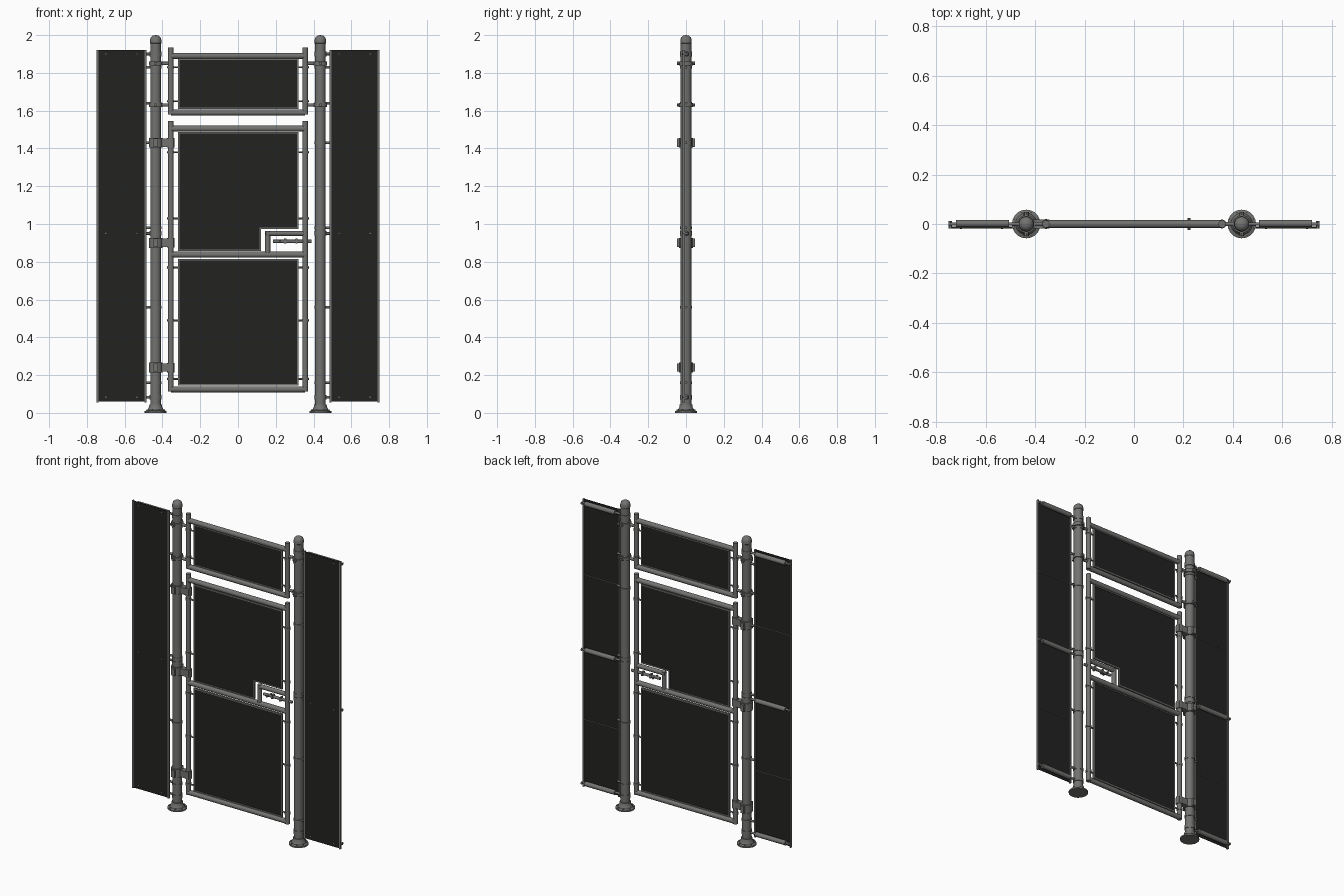
import bpy, bmesh, math
from mathutils import Vector

cube = bpy.data.objects.get("Cube")
if cube:
    bpy.data.objects.remove(cube, do_unlink=True)


def material(name, value):
    m = bpy.data.materials.new(name)
    m.use_nodes = True
    color = (value, value, value * 0.97, 1)
    m.diffuse_color = color
    m.node_tree.nodes["Principled BSDF"].inputs["Base Color"].default_value = color
    return m


STEEL = material("grey steel", 0.17)
BLACK = material("black panel", 0.016)


def finish(name, bm, mat, smooth=True):
    bmesh.ops.recalc_face_normals(bm, faces=bm.faces)
    mesh = bpy.data.meshes.new(name)
    bm.to_mesh(mesh)
    bm.free()
    mesh.materials.append(mat)
    ob = bpy.data.objects.new(name, mesh)
    bpy.context.collection.objects.link(ob)
    if smooth:
        bpy.ops.object.select_all(action='DESELECT')
        ob.select_set(True)
        bpy.context.view_layer.objects.active = ob
        bpy.ops.object.shade_smooth_by_angle(angle=math.radians(40))
    return ob


def tube(name, a, b, r, sides=16):
    """Round bar between two points."""
    a, b = Vector(a), Vector(b)
    bm = bmesh.new()
    bmesh.ops.create_cone(bm, cap_ends=True, segments=sides, radius1=r, radius2=r, depth=(b - a).length)
    bm.transform((b - a).to_track_quat('Z', 'Y').to_matrix().to_4x4())
    bmesh.ops.translate(bm, vec=(a + b) / 2, verts=bm.verts)
    return finish(name, bm, STEEL)


def box(name, x0, x1, y0, y1, z0, z1, mat=STEEL):
    bm = bmesh.new()
    bmesh.ops.create_cube(bm, size=1)
    bmesh.ops.scale(bm, vec=(x1 - x0, y1 - y0, z1 - z0), verts=bm.verts)
    bmesh.ops.translate(bm, vec=((x0 + x1) / 2, (y0 + y1) / 2, (z0 + z1) / 2), verts=bm.verts)
    return finish(name, bm, mat, False)


def lathe(name, x, profile, sides=20):
    """Turn (radius, height) points around a vertical axis."""
    bm = bmesh.new()
    vs = [bm.verts.new((r, 0, z)) for r, z in profile]
    edges = [bm.edges.new(p) for p in zip(vs, vs[1:])]
    bmesh.ops.spin(bm, geom=vs + edges, cent=(0, 0, 0), axis=(0, 0, 1), angle=math.tau, steps=sides)
    bmesh.ops.remove_doubles(bm, verts=bm.verts, dist=0.0001)
    bmesh.ops.translate(bm, vec=(x, 0, 0), verts=bm.verts)
    return finish(name, bm, STEEL)


def plate(name, outline, half):
    """Flat black sheet with a thin steel edging along its outline."""
    bm = bmesh.new()
    face = bm.faces.new([bm.verts.new((x, -half, z)) for x, z in outline])
    ext = bmesh.ops.extrude_face_region(bm, geom=[face])
    bmesh.ops.translate(bm, vec=(0, 2 * half, 0), verts=[v for v in ext["geom"] if isinstance(v, bmesh.types.BMVert)])
    finish(name, bm, BLACK, False)
    for (xa, za), (xb, zb) in zip(outline, outline[1:] + outline[:1]):
        e = 0.004
        box(name + "_edging", min(xa, xb) - e, max(xa, xb) + e, -0.006, 0.006, min(za, zb) - e, max(za, zb) + e)


def collar(name, x, z, r, height):
    lathe(name, x, [(0.026, z - height / 2), (r, z - height / 2), (r, z + height / 2), (0.026, z + height / 2)])


POST, FRAME = 0.436, 0.356
HINGES = (0.24, 0.90, 1.43)

for s, side in ((-1, "right"), (1, "left")):
    px = s * POST

    # Main post with flange and domed cap
    lathe(side + "_post", px, [(0, 0.004), (0.028, 0.004), (0.028, 1.965), (0, 1.965)])
    lathe(side + "_post_cap", px, [(0.028, 1.955), (0.030, 1.957), (0.030, 1.975), (0.026, 1.988),
                                   (0.015, 1.997), (0, 2.0)])
    lathe(side + "_post_flange", px, [(0, 0), (0.058, 0), (0.058, 0.009), (0.044, 0.014), (0.035, 0.03),
                                      (0.033, 0.045), (0.028, 0.045)])
    for i in range(8):
        a = math.tau * (i + 0.5) / 8
        bx, by = px + 0.048 * math.cos(a), 0.048 * math.sin(a)
        tube(side + "_flange_bolt", (bx, by, 0.005), (bx, by, 0.017), 0.005, 6)

    # Side panel on the front of its rails
    inner, outer = s * 0.489, s * 0.743
    lo, hi = sorted((inner, outer))
    box(side + "_side_panel", lo, hi, -0.018, -0.014, 0.06, 1.92, BLACK)
    for x in (inner, outer):
        box(side + "_side_edging", x - 0.005, x + 0.005, -0.019, -0.006, 0.055, 1.922)
    for z in (0.083, 0.95, 1.9):
        tube(side + "_side_rail", (s * 0.505, 0.002, z), (s * 0.72, 0.002, z), 0.015)
        tube(side + "_rail_pin", (px, 0, z), (s * 0.75, 0, z), 0.007, 10)
        tube(side + "_rail_end_bolt", (s * 0.743, -0.018, z), (s * 0.743, 0.012, z), 0.007, 8)
        collar(side + "_rail_collar", px, z, 0.032, 0.024)
        for x in (0.535, 0.70):
            tube(side + "_panel_rivet", (s * x, -0.021, z), (s * x, -0.017, z), 0.004, 8)
    for z in (0.49, 1.43):
        tube(side + "_side_wire", (inner, -0.012, z), (outer, -0.012, z), 0.002, 6)
    for z in (0.16, 0.56, 0.98, 1.43, 1.64, 1.83):
        tube(side + "_side_connector", (px, 0, z), (s * 0.491, 0, z), 0.007, 10)
        collar(side + "_connector_collar", px, z, 0.031, 0.014)

    # Uprights of the gate and of the transom above it
    tube(side + "_gate_upright", (s * FRAME, 0, 0.112), (s * FRAME, 0, 1.545), 0.015)
    tube(side + "_transom_upright", (s * FRAME, 0, 1.58), (s * FRAME, 0, 1.935), 0.015)
    for z in (0.18, 0.49, 0.77, 1.03, 1.38, 1.65, 1.83):
        tube(side + "_panel_tab", (s * 0.312, 0, z), (s * 0.375, 0, z), 0.005, 8)
        tube(side + "_tab_ring", (s * FRAME, 0, z - 0.007), (s * FRAME, 0, z + 0.007), 0.018)

    # Clamps holding the transom
    for z in (1.63, 1.85):
        collar(side + "_transom_clamp", px, z, 0.036, 0.022)
        tube(side + "_clamp_arm", (px, 0, z), (s * FRAME, 0, z), 0.009, 10)
        tube(side + "_clamp_bolt", (px, -0.048, z), (px, 0.048, z), 0.009, 8)

# Hinges on the right post
for z in HINGES:
    collar("hinge_collar", -POST, z, 0.036, 0.052)
    box("hinge_arm", -POST, -0.342, -0.018, 0.018, z - 0.022, z + 0.022)
    tube("hinge_knuckle", (-FRAME, 0, z - 0.025), (-FRAME, 0, z + 0.025), 0.02)
    for s in (-1, 1):
        y0, y1 = sorted((s * 0.03, s * 0.048))
        box("hinge_block", -POST - 0.012, -POST + 0.012, y0, y1, z - 0.022, z + 0.022)

# Crossbars
for name, z in (("gate_bottom_bar", 0.125), ("gate_middle_bar", 0.838), ("gate_top_bar", 1.505),
                ("transom_bottom_bar", 1.59), ("transom_top_bar", 1.89)):
    tube(name, (-FRAME, 0, z), (FRAME, 0, z), 0.016)

# Infill panels, the middle one notched for the latch
L, R = -0.313, 0.316
plate("lower_panel", [(L, 0.148), (R, 0.148), (R, 0.81), (L, 0.81)], 0.003)
plate("middle_panel", [(L, 0.862), (0.118, 0.862), (0.118, 0.978), (R, 0.978), (R, 1.483), (L, 1.483)], 0.003)
plate("transom_panel", [(L, 1.614), (R, 1.614), (R, 1.873), (L, 1.873)], 0.003)

# Latch housing and bolt
tube("latch_upright", (0.157, 0, 0.838), (0.157, 0, 0.962), 0.014)
tube("latch_top_bar", (0.148, 0, 0.95), (FRAME, 0, 0.95), 0.014)
tube("latch_bolt", (0.185, 0, 0.908), (0.39, 0, 0.908), 0.009, 12)
tube("latch_handle", (0.222, -0.025, 0.908), (0.222, 0.025, 0.908), 0.006, 8)
for x in (0.25, 0.31):
    box("latch_guide", x - 0.006, x + 0.006, -0.012, 0.012, 0.896, 0.922)
